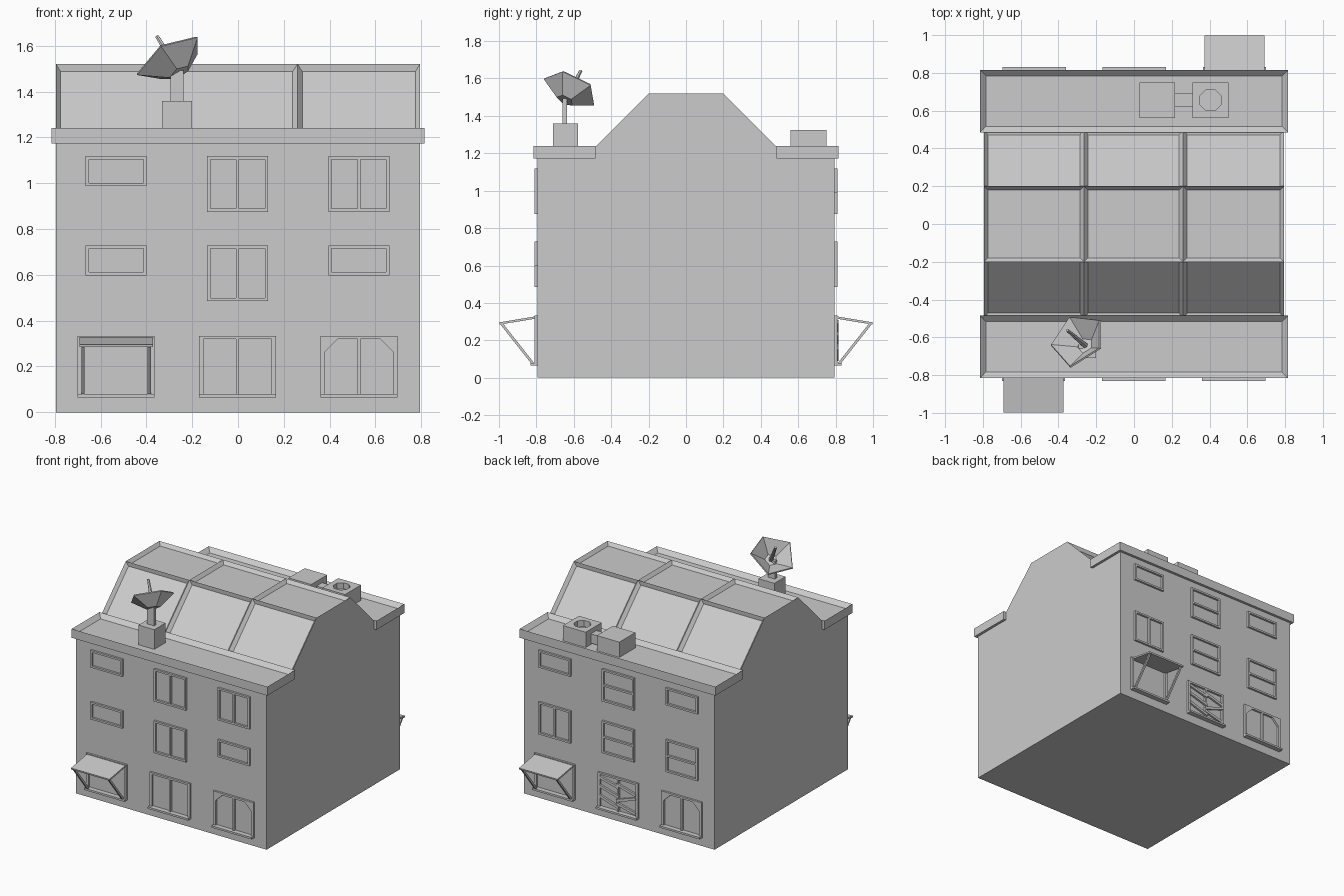
import bpy, bmesh, math
from mathutils import Vector, Matrix

if "Cube" in bpy.data.objects:
    bpy.data.objects.remove(bpy.data.objects["Cube"])

WALL = 0.795


def finish(bm, name, back=False):
    if back:
        bm.transform(Matrix.Rotation(math.pi, 4, 'Z'))
    bmesh.ops.recalc_face_normals(bm, faces=bm.faces)
    me = bpy.data.meshes.new(name)
    bm.to_mesh(me)
    bm.free()
    ob = bpy.data.objects.new(name, me)
    bpy.context.collection.objects.link(ob)
    return ob


def box(bm, x0, x1, y0, y1, z0, z1):
    m = Matrix.Translation(((x0 + x1) / 2, (y0 + y1) / 2, (z0 + z1) / 2)) @ \
        Matrix.Diagonal((x1 - x0, y1 - y0, z1 - z0, 1))
    bmesh.ops.create_cube(bm, size=1, matrix=m)


def beam(bm, a, b, side, width, thick):
    """Box running from a to b, 'width' wide along the side vector."""
    a, b, v = Vector(a), Vector(b), Vector(side).normalized()
    u = (b - a).normalized()
    w = u.cross(v)
    m = Matrix((v * width, w * thick, b - a)).transposed().to_4x4()
    m.translation = (a + b) / 2
    bmesh.ops.create_cube(bm, size=1, matrix=m)


# Building body: profile swept through three bays, roof bays inset
profile = [(-WALL, 0), (-WALL, 1.19), (-.505, 1.19), (-.505, 1.215), (-.2, 1.52),
           (.2, 1.52), (.505, 1.215), (.505, 1.19), (WALL, 1.19), (WALL, 0)]
bm = bmesh.new()
rings = [[bm.verts.new((x, y, z)) for y, z in profile] for x in (-WALL, -.265, .26, WALL)]
roof = []
n = len(profile)
for r0, r1 in zip(rings, rings[1:]):
    for i in range(n):
        j = (i + 1) % n
        f = bm.faces.new((r0[i], r0[j], r1[j], r1[i]))
        if i in (3, 4, 5):
            roof.append(f)
bm.faces.new(rings[0])
bm.faces.new(rings[-1])
bmesh.ops.recalc_face_normals(bm, faces=bm.faces)
bmesh.ops.inset_individual(bm, faces=roof, thickness=.03, depth=-.025)
finish(bm, "building_body")

# Flat eaves with a sunken top
for back in (False, True):
    bm = bmesh.new()
    box(bm, -.815, .815, -.815, -.485, 1.173, 1.24)
    bm.normal_update()
    top = [f for f in bm.faces if f.normal.z > .9]
    bmesh.ops.inset_region(bm, faces=top, thickness=.045, depth=0)
    bmesh.ops.translate(bm, verts=top[0].verts, vec=(0, 0, -.03))
    finish(bm, "back_eave" if back else "front_eave", back)


def window(name, cx, z0, z1, split, back, ground=False, arch=False, awning=False, boards=False):
    """Window on the front wall (turned half round for the back)."""
    bm = bmesh.new()
    half, fr = (.168, .02) if ground else (.133, .014)
    x0, x1, ya, yb = cx - half, cx + half, -.81, -WALL + .005
    if ground:                       # sill
        box(bm, x0, x1, -.832, yb, z0, z0 + .014)
        z0, bottom = z0 + .014, 0
    else:
        bottom = fr
    box(bm, x0, x0 + fr, ya, yb, z0, z1)
    box(bm, x1 - fr, x1, ya, yb, z0, z1)
    box(bm, x0 + fr, x1 - fr, ya, yb, z1 - .014, z1)
    if bottom:
        box(bm, x0 + fr, x1 - fr, ya, yb, z0, z0 + fr)
    if split == 'V':
        box(bm, cx - .007, cx + .007, ya, yb, z0 + bottom, z1 - .014)
    elif split == 'H':
        zm = (z0 + z1) / 2
        box(bm, x0 + fr, x1 - fr, ya, yb, zm - .007, zm + .007)
    if arch:                         # cut-off upper corners
        for s in (-1, 1):
            xc, zc = cx + s * (half - fr), z1 - .014
            tri = [(xc, zc), (xc - s * .055, zc), (xc, zc - .055)]
            f0 = [bm.verts.new((x, ya, z)) for x, z in tri]
            f1 = [bm.verts.new((x, yb, z)) for x, z in tri]
            bm.faces.new(f0)
            bm.faces.new(f1)
            for i in range(3):
                j = (i + 1) % 3
                bm.faces.new((f0[i], f0[j], f1[j], f1[i]))
    if awning:                       # canopy and its two struts
        beam(bm, (cx, -.805, .322), (cx, -.998, .29), (1, 0, 0), .32, .012)
        for s in (-1, 1):
            beam(bm, (cx + s * .145, -.985, .287), (cx + s * .145, -.818, .075), (1, 0, 0), .014, .014)
    if boards:                       # slanted planks nailed across
        for dx0, za, dx1, zb in ((-.15, .3, .01, .26), (-.15, .235, .01, .19), (-.15, .16, .01, .11),
                                 (-.01, .285, .15, .24), (-.01, .16, .15, .215), (-.01, .14, .15, .1)):
            u = Vector((dx1 - dx0, 0, zb - za))
            beam(bm, (cx + dx0, -.808, za), (cx + dx1, -.808, zb), (-u.z, 0, u.x), .02, .014)
    finish(bm, name, back)


# Upper windows: rows of (column, shape) per side; W wide, V or H two panes
TOPS = (1.118, .728)
LAYOUT = {"front": ("WVV", "WVW"), "back": ("WHW", "VHH")}
COLS = (-.532, -.002, .528)
for side, rows in LAYOUT.items():
    back = side == "back"
    for z1, kinds in zip(TOPS, rows):
        for cx, k in zip(COLS, kinds):
            window(side + "_window", cx, z1 - (.13 if k == 'W' else .243), z1, k, back)
    window(side + "_awning_window", COLS[0], .065, .333, 'W', back, ground=True, awning=True)
    window(side + "_middle_window", COLS[1], .065, .333, 'V', back, ground=True, boards=back)
    window(side + "_arched_window", COLS[2], .065, .333, 'V', back, ground=True, arch=True)

# Satellite dish: pedestal and post
bm = bmesh.new()
box(bm, -.332, -.2, -.71, -.577, 1.205, 1.358)
box(bm, -.295, -.237, -.66, -.635, 1.35, 1.492)
finish(bm, "dish_pedestal")

# Five-sided tilted bowl
rim = [(-.44, -.64, 1.477), (-.337, -.757, 1.6), (-.18, -.658, 1.638),
       (-.18, -.51, 1.567), (-.34, -.492, 1.46)]
centre = sum((Vector(p) for p in rim), Vector()) / 5
axis = Vector((-.486, .409, .772)).normalized()
apex = centre - axis * .08
bm = bmesh.new()
outer = [bm.verts.new(p) for p in rim]
inner = [bm.verts.new(apex + (Vector(p) - centre) * .3) for p in rim]
for i in range(5):
    j = (i + 1) % 5
    bm.faces.new((outer[i], outer[j], inner[j], inner[i]))
bm.faces.new(inner)
dish = finish(bm, "dish_bowl")
mod = dish.modifiers.new("thickness", 'SOLIDIFY')
mod.thickness = .01
mod.offset = 0

# Receiver rod
bm = bmesh.new()
m = Matrix.Translation(apex + axis * .1) @ axis.to_track_quat('Z', 'Y').to_matrix().to_4x4()
bmesh.ops.create_cone(bm, cap_ends=True, segments=6, radius1=.016, radius2=.009, depth=.2, matrix=m)
finish(bm, "dish_receiver")

# Rooftop ventilation: plain unit, duct, and fan unit with octagonal opening
bm = bmesh.new()
box(bm, .03, .218, .56, .75, 1.205, 1.325)
box(bm, .218, .31, .622, .69, 1.22, 1.29)
finish(bm, "vent_unit")
bm = bmesh.new()
box(bm, .31, .5, .56, .75, 1.205, 1.325)
fan = finish(bm, "fan_unit")
bm = bmesh.new()
m = Matrix.Translation((.405, .655, 1.33)) @ Matrix.Rotation(math.pi / 8, 4, 'Z')
bmesh.ops.create_cone(bm, cap_ends=True, segments=8, radius1=.06, radius2=.06, depth=.1, matrix=m)
cutter = finish(bm, "fan_opening_cutter")
cutter.hide_render = True
cutter.hide_set(True)
mod = fan.modifiers.new("opening", 'BOOLEAN')
mod.operation = 'DIFFERENCE'
mod.object = cutter
